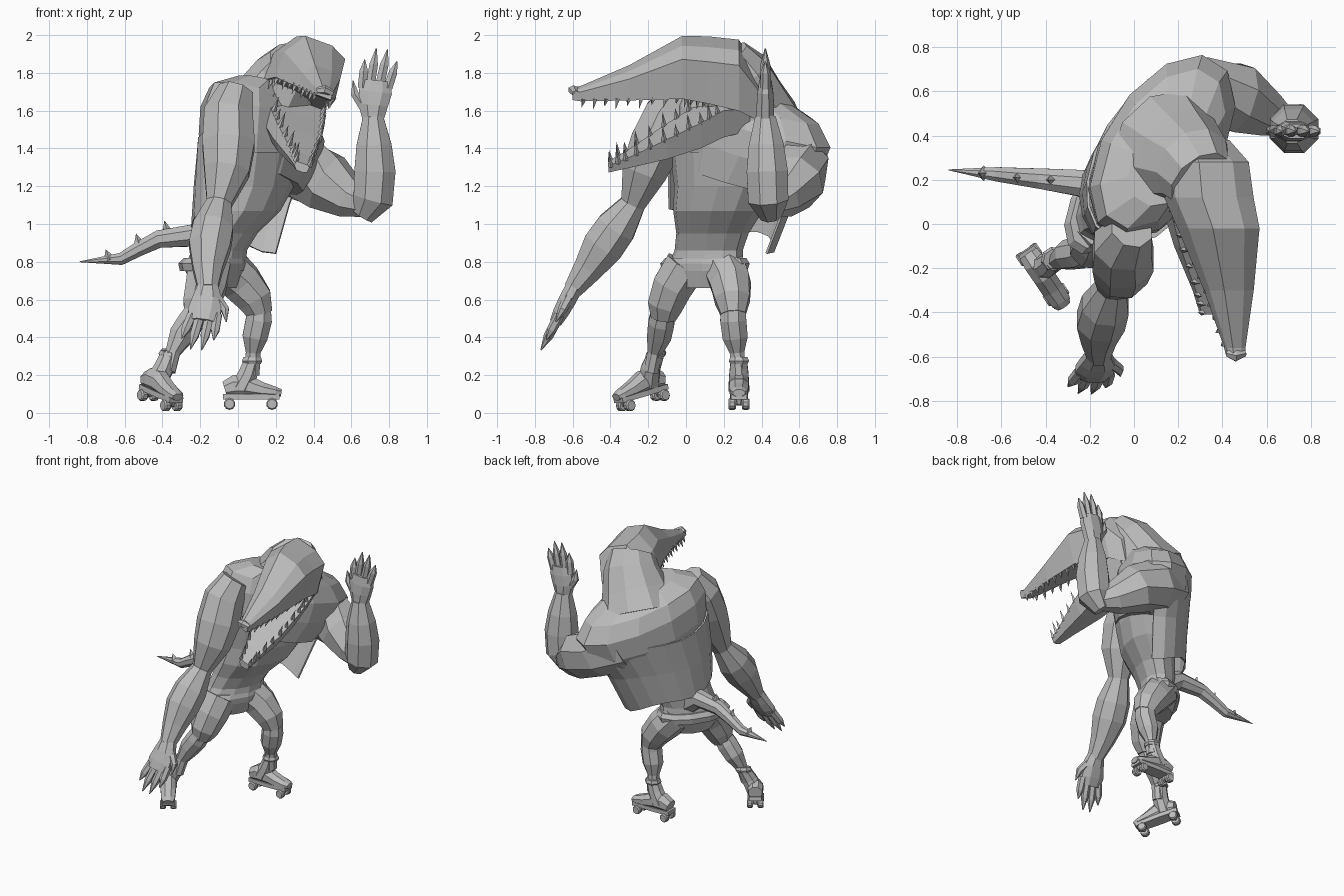
import bpy, bmesh, math
from mathutils import Vector, Matrix

cube = bpy.data.objects.get("Cube")
if cube:
    bpy.data.objects.remove(cube)

grey = bpy.data.materials.new("clay_grey")
grey.use_nodes = True
GREY = (0.5, 0.5, 0.5, 1)
grey.diffuse_color = GREY
grey.node_tree.nodes["Principled BSDF"].inputs["Base Color"].default_value = GREY

X, Y, Z = Vector((1, 0, 0)), Vector((0, 1, 0)), Vector((0, 0, 1))
LEFT = Vector((0.53, 0.85, 0)).normalized()      # body's left, twisted
FRONT = Vector((0.85, -0.53, 0)).normalized()


def finish(name, bm):
    bmesh.ops.recalc_face_normals(bm, faces=bm.faces)
    mesh = bpy.data.meshes.new(name)
    bm.to_mesh(mesh)
    bm.free()
    mesh.materials.append(grey)
    ob = bpy.data.objects.new(name, mesh)
    bpy.context.collection.objects.link(ob)
    return ob


def skin(name, rings, closed=True):
    """Bridge equal-length rings of points; closed rings get end caps."""
    bm = bmesh.new()
    rows = [[bm.verts.new(p) for p in r] for r in rings]
    n = len(rows[0])
    for a, b in zip(rows, rows[1:]):
        for i in range(n if closed else n - 1):
            j = (i + 1) % n
            bm.faces.new((a[i], a[j], b[j], b[i]))
    if closed:
        bm.faces.new(rows[0])
        bm.faces.new(rows[-1])
    return finish(name, bm)


def limb(name, pts, ref=X, n=8, axis=None):
    """Tube through (x, y, z, radius along ref[, other radius])."""
    rings = []
    c = [Vector(p[:3]) for p in pts]
    for i, p in enumerate(pts):
        t = axis or (c[min(i + 1, len(c) - 1)] - c[max(i - 1, 0)])
        t = t.normalized()
        u = (ref - t * ref.dot(t)).normalized()
        v = t.cross(u)
        rings.append([c[i] + u * p[3] * math.cos(a) + v * p[-1] * math.sin(a)
                      for a in (math.tau * (k + 0.5) / n for k in range(n))])
    return skin(name, rings)


def spike(name, base, tip, r, n=4):
    base, tip = Vector(base), Vector(tip)
    d = tip - base
    bm = bmesh.new()
    bmesh.ops.create_cone(bm, cap_ends=True, segments=n, radius1=r, radius2=0, depth=d.length,
                          matrix=Matrix.Translation((base + tip) / 2) @ Z.rotation_difference(d).to_matrix().to_4x4())
    return finish(name, bm)


# Trunk: waist and hips
limb("waist", [(-.12, .1, .66, .14, .1), (-.12, .1, .76, .23, .13), (-.1, .12, .86, .2, .12),
               (-.06, .14, .95, .21, .14), (.02, .17, 1.07, .26, .18), (.08, .2, 1.2, .29, .18),
               (.11, .21, 1.38, .33, .19)], LEFT, 12, Z)
limb("waistband", [(-.13, .1, .75, .25, .14), (-.13, .1, .79, .265, .145), (-.12, .105, .82, .24, .13)],
     LEFT, 12, Z)

# Hunched upper body, right shoulder raised, mass pushed to the left
lean = (Z + LEFT * 0.28).normalized()
limb("hunched_back", [(.08, .26, 1.24, .35, .23), (.11, .32, 1.39, .45, .26), (.13, .35, 1.53, .48, .26),
                      (.13, .34, 1.64, .42, .22), (.16, .3, 1.72, .25, .16)], LEFT, 12, lean)
limb("neck", [(.14, .34, 1.54, .28, .26), (.2, .3, 1.67, .24, .21), (.27, .26, 1.8, .19, .18),
              (.3, .2, 1.88, .16, .12)], LEFT, 10)

# Open vest: thin shell round the back, hem lower on the left
vest = []
for x, y, z, w, d, slope in ((.1, .31, 1.4, .43, .26, -.1), (.06, .23, 1.18, .37, .26, -.08),
                             (.02, .18, .96, .31, .25, -.12)):
    row = []
    for k in range(11):
        a = math.radians(-5 + 190 * k / 10)
        row.append(Vector((x, y, z + slope * math.cos(a) ** 3)) + LEFT * w * math.cos(a) - FRONT * d * math.sin(a))
    vest.append(row)
shell = skin("vest_back", vest, closed=False)
shell.modifiers.new("thickness", "SOLIDIFY").thickness = 0.012


# Head: rolled towards the body's left
roll = math.radians(20)
U = Vector((math.cos(roll), 0, -math.sin(roll)))
V = Vector((math.sin(roll), 0, math.cos(roll)))
SECTION = ((-1, 0), (-1, .55), (-.55, 1), (.35, 1), (.88, .83), (1, 0))


def jaw(name, stations):
    return skin(name, [[Vector(s[:3]) + U * s[3] * a + V * s[4] * b for a, b in SECTION] for s in stations])


upper = [(.455, -.6, 1.67, .04, .05), (.45, -.56, 1.665, .045, .06), (.415, -.3, 1.69, .105, .14),
         (.355, -.02, 1.72, .168, .26), (.31, .12, 1.7, .185, .275), (.285, .28, 1.66, .18, .3),
         (.25, .38, 1.6, .15, .2)]
lower = [(.345, -.41, 1.32, .04, -.045), (.34, -.3, 1.375, .065, -.075), (.325, -.1, 1.49, .125, -.14),
         (.31, .08, 1.59, .16, -.18), (.3, .2, 1.66, .175, -.19), (.27, .34, 1.67, .17, -.16)]
jaw("upper_jaw", upper)
jaw("lower_jaw", lower)
limb("nose_tip", [(.42, -.585, 1.705, .015, .02), (.46, -.595, 1.71, .03, .025), (.5, -.585, 1.69, .015, .02)], Y, 6)


def teeth(name, stations, count, length, up):
    """Rows of teeth on both edges of a jaw, interpolated between stations."""
    last = len(stations) - 1
    for side in (-1, 1):
        for k in range(count):
            f = last * (k + 0.3) / count
            i = int(f)
            a, b = (Vector(s[:3]) + U * side * s[3] * 0.9 for s in stations[i:i + 2])
            p = a.lerp(b, f - i)
            size = length * (1.15 if k % 2 else 0.8)
            spike(name, p - V * up * 0.01, p + V * up * size - Y * 0.01, 0.016)


teeth("upper_tooth", upper[1:5], 13, .045, -1)
teeth("lower_tooth", lower[:5], 11, .07, 1)

# Arms
limb("right_arm", [(-.01, -.02, 1.7, .1), (-.05, -.09, 1.58, .14), (-.05, -.16, 1.42, .15),
                   (-.06, -.22, 1.28, .13), (-.1, -.28, 1.11, .072), (-.13, -.37, .98, .115),
                   (-.15, -.44, .88, .118), (-.16, -.52, .76, .085), (-.16, -.6, .65, .055)])
limb("left_upper_arm", [(.2, .5, 1.38, .22), (.34, .585, 1.29, .18), (.47, .57, 1.22, .165),
                        (.6, .5, 1.13, .11), (.7, .45, 1.09, .06)], Z)
limb("left_forearm", [(.66, .45, 1.04, .06), (.715, .435, 1.13, .115), (.725, .43, 1.28, .118),
                      (.72, .425, 1.42, .1), (.715, .42, 1.57, .058)])


def hand(side, wrist, along, across):
    """Flat palm, four clawed fingers and a thumb; across points away from the thumb."""
    w, d, s = Vector(wrist), Vector(along).normalized(), Vector(across).normalized()

    def at(a, b):
        return w + d * a + s * b

    limb(side + "_palm", [(*at(-.02, 0), .06, .05), (*at(.06, 0), .085, .05), (*at(.13, .01), .095, .045),
                          (*at(.19, .015), .08, .035)], s)
    for off, tip, reach in ((-.06, -.05, .3), (-.02, .01, .36), (.03, .07, .355), (.075, .12, .29)):
        limb(side + "_finger", [(*at(.15, off), .028), (*at(.15 + (reach - .15) * .6, off * .4 + tip * .6), .026),
                                (*at(reach, tip), .003)], s, 6)
    limb(side + "_thumb", [(*at(.05, -.05), .03), (*at(.12, -.1), .024), (*at(.19, -.11), .003)], s, 6)


hand("left", (.715, .42, 1.57), (.02, 0, 1), X)
hand("right", (-.16, -.6, .65), (-.06, -.45, -.85), -X)

# Legs
limb("left_thigh", [(-.07, .2, .78, .12), (.02, .235, .69, .115), (.09, .245, .6, .1), (.12, .25, .52, .07)], X)
limb("left_shin", [(.11, .25, .57, .068), (.11, .25, .49, .075), (.09, .26, .4, .072), (.08, .27, .32, .042),
                   (.075, .28, .2, .042)])
limb("right_thigh", [(-.15, 0, .78, .12), (-.17, -.07, .67, .115), (-.2, -.11, .57, .1), (-.22, -.12, .5, .07)], X)
limb("right_shin", [(-.21, -.12, .55, .065), (-.25, -.13, .48, .075), (-.3, -.14, .41, .07),
                    (-.345, -.165, .32, .042), (-.37, -.185, .22, .042)])


# Roller skates, modelled at the origin with the toe along +x; the ankle leans by (ax, ay)
def skate(side, ax, ay, place):
    parts = [limb(side + "_boot", [(-.1, 0, .12, .05, .045), (-.05, 0, .135, .056, .065), (.02, 0, .135, .055, .065),
                                   (.1, 0, .115, .055, .045), (.17, 0, .105, .05, .03), (.2, 0, .1, .035, .02)], Y),
             limb(side + "_boot_shaft", [(-.02, 0, .12, .06), (ax * .5, ay * .5, .2, .055), (ax, ay, .27, .047)]),
             limb(side + "_boot_cuff", [(ax, ay, .255, .05), (ax, ay, .27, .058), (ax, ay, .29, .05)])]
    parts.append(limb(side + "_sole", [(-.11, 0, .08, .06, .02), (.02, 0, .08, .068, .02),
                                       (.19, 0, .08, .06, .02)], Y, 4))
    for x in (-.075, .15):
        parts.append(limb(side + "_axle", [(x, -.05, .045, .012), (x, .05, .045, .012)], X, 6))
        parts.append(limb(side + "_truck", [(x, 0, .04, .015), (x, 0, .08, .03)], X, 6))
        for y in (-.036, .036):
            parts.append(limb(side + "_wheel", [(x, y - .02, .042, .025), (x, y - .012, .042, .031),
                                                (x, y + .012, .042, .031), (x, y + .02, .042, .025)], X, 10))
    for p in parts:
        p.data.transform(place)


skate("left", .045, 0, Matrix.Translation((.03, .28, .005)))
skate("right", -.05, .08, Matrix.Translation((-.44, -.19, .035)) @ Matrix.Rotation(math.radians(-56), 4, 'Z')
      @ Matrix.Rotation(math.radians(14), 4, 'Y'))

# Tail with a row of back spikes
limb("tail", [(-.08, .14, .85, .11), (-.24, .185, .94, .065), (-.42, .205, .92, .05), (-.52, .215, .87, .042),
              (-.62, .225, .815, .035), (-.84, .245, .8, .002)], Y)
for x, y, z, h in ((-.37, .2, .96, .06), (-.52, .21, .9, .05), (-.68, .23, .83, .035)):
    spike("tail_spike", (x, y, z - .02), (x - .02, y, z + h), .035)
